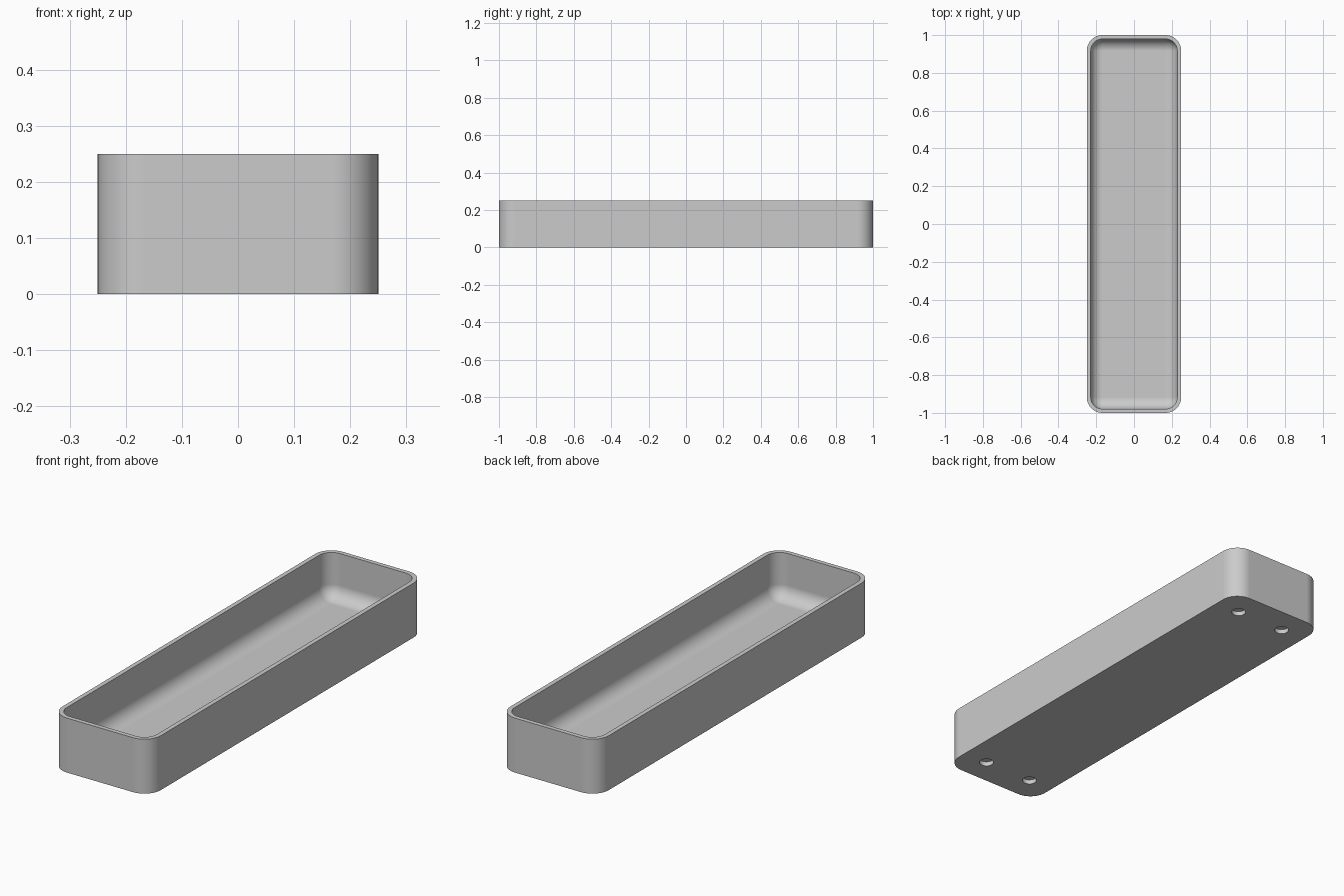
import bpy, bmesh, math

if "Cube" in bpy.data.objects:
    bpy.data.objects.remove(bpy.data.objects["Cube"])

UNIT = 1 / 48                      # wall thickness sets the module
HALF_X, HALF_Y, HEIGHT = 0.25, 1.0, 0.25
CORNER = 4 * UNIT                  # outer corner radius
WALL, FLOOR, FILLET = UNIT, 2 * UNIT, 3 * UNIT
STEPS = 12                         # segments per quarter round

grey = bpy.data.materials.new("plain grey")
grey.use_nodes = True
colour = (0.6, 0.6, 0.6, 1)
grey.diffuse_color = colour
grey.node_tree.nodes["Principled BSDF"].inputs["Base Color"].default_value = colour


def rounded_ring(bm, inset, z):
    """Rounded rectangle of vertices, inset from the outer outline."""
    radius = max(CORNER - inset, 0)
    ring = []
    for quarter, (sx, sy) in enumerate([(1, 1), (-1, 1), (-1, -1), (1, -1)]):
        cx = sx * (HALF_X - inset - radius)
        cy = sy * (HALF_Y - inset - radius)
        for i in range(STEPS + 1):
            a = (quarter + i / STEPS) * math.pi / 2
            ring.append(bm.verts.new((cx + radius * math.cos(a),
                                      cy + radius * math.sin(a), z)))
    return ring


# Tray body: outside wall, rim, inside wall, then the round down to the floor
profile = [(0, 0), (0, HEIGHT), (WALL, HEIGHT)]
for i in range(STEPS + 1):
    a = i / STEPS * math.pi / 2
    profile.append((WALL + FILLET * (1 - math.cos(a)),
                    FLOOR + FILLET * (1 - math.sin(a))))

bm = bmesh.new()
rings = [rounded_ring(bm, inset, z) for inset, z in profile]
for low, high in zip(rings, rings[1:]):
    for i in range(len(low)):
        j = (i + 1) % len(low)
        bm.faces.new((low[i], low[j], high[j], high[i]))
bm.faces.new(rings[0][::-1])
bm.faces.new(rings[-1])
bmesh.ops.remove_doubles(bm, verts=bm.verts, dist=1e-5)
bmesh.ops.recalc_face_normals(bm, faces=bm.faces)
mesh = bpy.data.meshes.new("tray")
bm.to_mesh(mesh)
bm.free()
mesh.materials.append(grey)
tray = bpy.data.objects.new("tray", mesh)
bpy.context.collection.objects.link(tray)

# Four shallow round recesses in the underside
bm = bmesh.new()
depth = UNIT
for sx in (-1, 1):
    for sy in (-1, 1):
        made = bmesh.ops.create_cone(bm, cap_ends=True, segments=32, depth=2 * depth,
                                     radius1=1.5 * UNIT, radius2=1.5 * UNIT)
        bmesh.ops.translate(bm, verts=made["verts"],
                            vec=(sx * (HALF_X - 6 * UNIT), sy * (HALF_Y - 6 * UNIT), 0))
cutter_mesh = bpy.data.meshes.new("recess_cutter")
bm.to_mesh(cutter_mesh)
bm.free()
cutter_mesh.materials.append(grey)
cutter = bpy.data.objects.new("recess_cutter", cutter_mesh)
bpy.context.collection.objects.link(cutter)
cutter.hide_render = True

cut = tray.modifiers.new("recesses", "BOOLEAN")
cut.operation, cut.solver, cut.object = "DIFFERENCE", "EXACT", cutter

bpy.ops.object.select_all(action="DESELECT")
tray.select_set(True)
bpy.context.view_layer.objects.active = tray
bpy.ops.object.modifier_apply(modifier=cut.name)
bpy.data.objects.remove(cutter)

# Smooth rounds, crisp rim and flat walls
bpy.ops.object.shade_smooth_by_angle(angle=math.radians(35))
tray.modifiers.new("flat_walls", "WEIGHTED_NORMAL").keep_sharp = True
